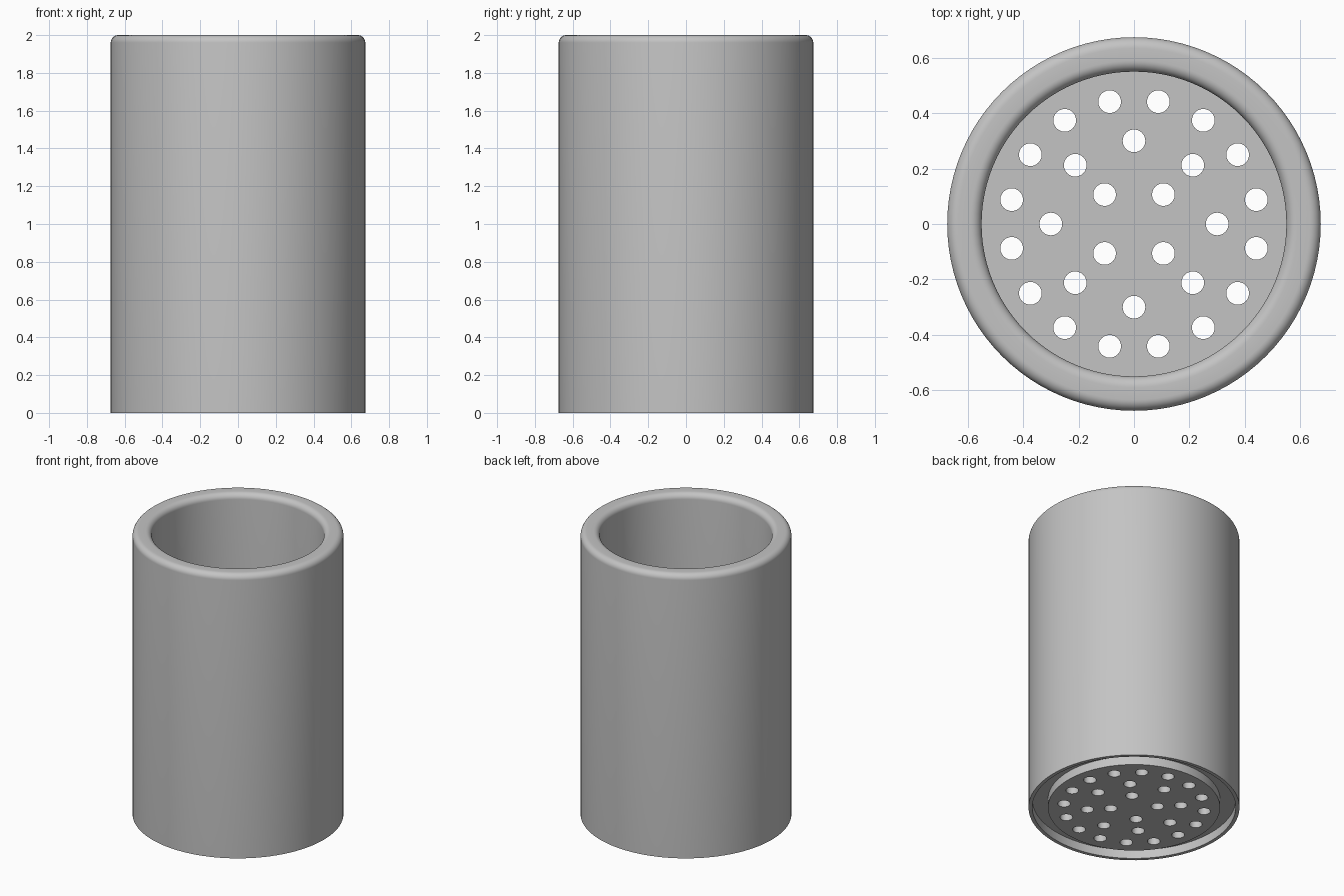
import bpy, bmesh
from math import sin, cos, pi, radians

if "Cube" in bpy.data.objects:
    bpy.data.objects.remove(bpy.data.objects["Cube"])

SEGMENTS = 96
OUTER, INNER, HEIGHT = 0.674, 0.55, 2.0
SKIRT, GROOVE, FLOOR = 0.65, 0.06, 0.12
FILLET = 0.04

grey = bpy.data.materials.new("plain grey")
grey.use_nodes = True
colour = (0.55, 0.55, 0.55, 1)
grey.diffuse_color = colour
grey.node_tree.nodes["Principled BSDF"].inputs["Base Color"].default_value = colour


def arc(radius, z, start, end, steps=8):
    """Points of a rounded corner, angles in degrees."""
    angles = [radians(start + (end - start) * i / steps) for i in range(steps + 1)]
    return [(radius + FILLET * cos(a), z + FILLET * sin(a)) for a in angles]


def lathe(bm, profile, segments, centre=(0, 0)):
    """Turn a profile of (radius, z) and cap both of its ends."""
    rings = []
    for r, z in profile:
        rings.append([bm.verts.new((centre[0] + r * cos(2 * pi * i / segments),
                                    centre[1] + r * sin(2 * pi * i / segments), z))
                      for i in range(segments)])
    for low, high in zip(rings, rings[1:]):
        for i in range(segments):
            j = (i + 1) % segments
            bm.faces.new((low[i], low[j], high[j], high[i]))
    bm.faces.new(rings[0][::-1])
    bm.faces.new(rings[-1])


def finish(bm, name):
    bmesh.ops.recalc_face_normals(bm, faces=bm.faces)
    mesh = bpy.data.meshes.new(name)
    bm.to_mesh(mesh)
    bm.free()
    mesh.materials.append(grey)
    obj = bpy.data.objects.new(name, mesh)
    bpy.context.collection.objects.link(obj)
    return obj


# Cup body: raised foot, groove, thin skirt, wall, rounded rim, floor
top = HEIGHT - FILLET
profile = [(INNER, 0), (INNER, GROOVE), (SKIRT, GROOVE), (SKIRT, 0), (OUTER, 0)]
profile += arc(OUTER - FILLET, top, 0, 90)
profile += arc(INNER + FILLET, top, 90, 180)
profile += [(INNER, FLOOR)]
bm = bmesh.new()
lathe(bm, profile, SEGMENTS)
cup = finish(bm, "perforated_cup")

# Drain holes: three rings of (count, ring radius, first angle)
bm = bmesh.new()
for count, ring, first in ((16, 0.45, 11.25), (8, 0.30, 0), (4, 0.15, 45)):
    for i in range(count):
        a = radians(first) + 2 * pi * i / count
        lathe(bm, [(0.041, -0.1), (0.041, FLOOR + 0.1)], 24,
              (ring * cos(a), ring * sin(a)))
cutter = finish(bm, "hole_cutter")
cutter.hide_render = True

cut = cup.modifiers.new("drain holes", 'BOOLEAN')
cut.operation = 'DIFFERENCE'
cut.solver = 'EXACT'
cut.object = cutter

bpy.ops.object.select_all(action='DESELECT')
cup.select_set(True)
bpy.context.view_layer.objects.active = cup
bpy.ops.object.modifier_apply(modifier=cut.name)
bpy.data.objects.remove(cutter)
bpy.ops.object.shade_smooth_by_angle(angle=radians(35))
